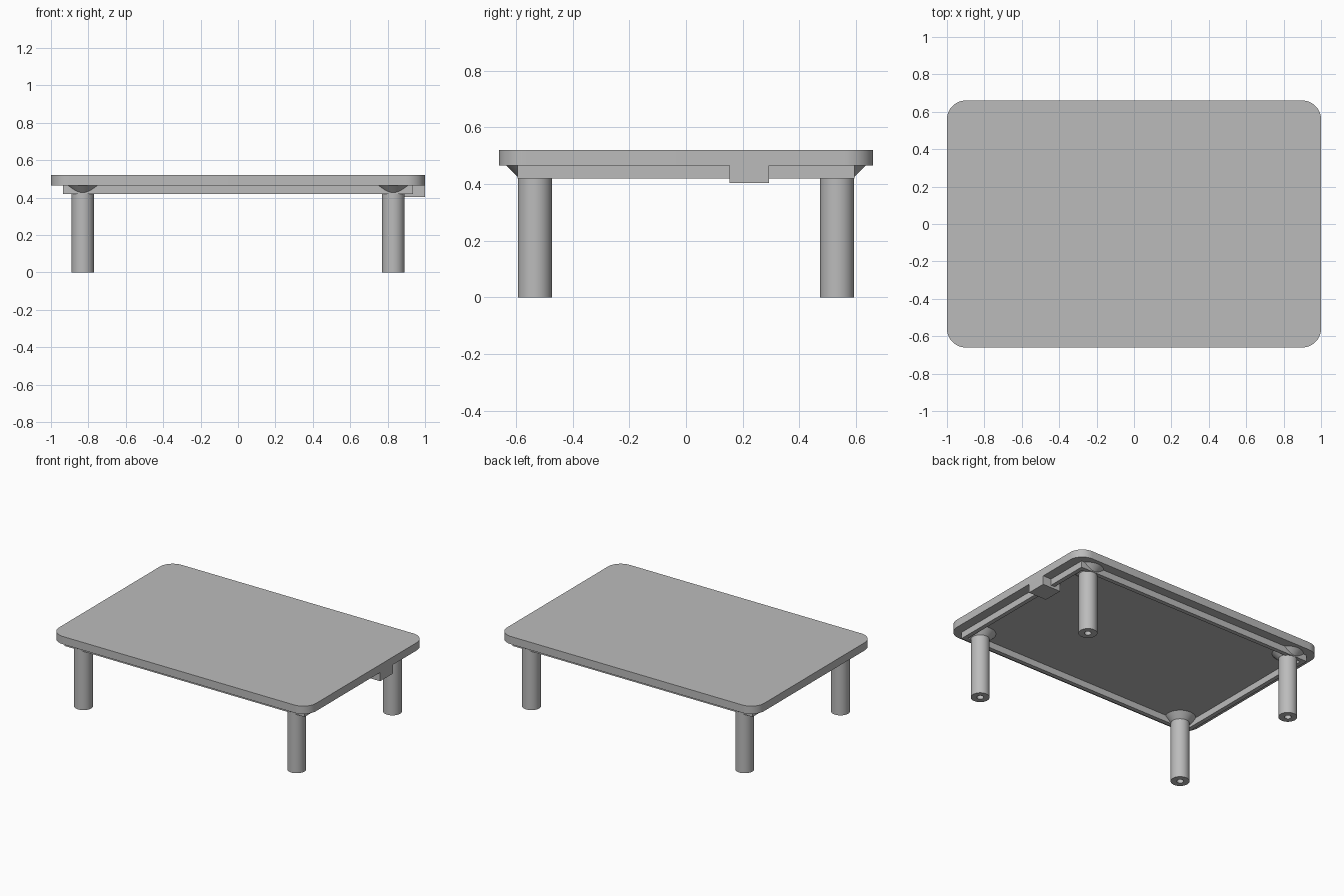
import bpy
import bmesh
import math

if "Cube" in bpy.data.objects:
    bpy.data.objects.remove(bpy.data.objects["Cube"], do_unlink=True)

GREY = (0.5, 0.5, 0.5, 1.0)
grey = bpy.data.materials.new("plain grey")
grey.use_nodes = True
grey.diffuse_color = GREY
grey.node_tree.nodes["Principled BSDF"].inputs["Base Color"].default_value = GREY

TOP_Z, UNDER_Z, RAIL_Z = 0.52, 0.465, 0.42


def finish(name, bm):
    """Turn a bmesh into a shaded object."""
    bmesh.ops.recalc_face_normals(bm, faces=bm.faces)
    mesh = bpy.data.meshes.new(name)
    bm.to_mesh(mesh)
    bm.free()
    mesh.materials.append(grey)
    obj = bpy.data.objects.new(name, mesh)
    bpy.context.collection.objects.link(obj)
    bpy.ops.object.select_all(action="DESELECT")
    obj.select_set(True)
    bpy.context.view_layer.objects.active = obj
    bpy.ops.object.shade_smooth_by_angle(angle=math.radians(30))
    return obj


def box(name, low, high, radius=0):
    """Box between two corners, optionally with rounded upright edges."""
    bm = bmesh.new()
    bmesh.ops.create_cube(bm, size=1)
    for v in bm.verts:
        v.co = [high[i] if v.co[i] > 0 else low[i] for i in range(3)]
    if radius:
        upright = [e for e in bm.edges
                   if abs(e.verts[0].co.z - e.verts[1].co.z) > 0.001]
        bmesh.ops.bevel(bm, geom=upright, offset=radius, segments=12,
                        profile=0.5, affect="EDGES")
    return finish(name, bm)


def frame(name, half_x, half_y, thick, z0, z1):
    """Rectangular ring of upright walls."""
    bm = bmesh.new()
    section = [(0, z0), (0, z1), (thick, z1), (thick, z0)]
    corners = [(-1, -1), (1, -1), (1, 1), (-1, 1)]
    rings = [[bm.verts.new((sx * (half_x - t), sy * (half_y - t), z))
              for t, z in section] for sx, sy in corners]
    for i in range(4):
        a, b = rings[i], rings[(i + 1) % 4]
        for j in range(4):
            k = (j + 1) % 4
            bm.faces.new((a[j], b[j], b[k], a[k]))
    return finish(name, bm)


def lathe(name, profile, x, y, sides=48):
    """Spin a profile of (radius, height) points around an upright axis."""
    bm = bmesh.new()
    verts = [bm.verts.new((r, 0, z)) for r, z in profile]
    edges = [bm.edges.new(pair) for pair in zip(verts, verts[1:])]
    bmesh.ops.spin(bm, geom=verts + edges, axis=(0, 0, 1), cent=(0, 0, 0),
                   angle=math.tau, steps=sides, use_duplicate=False)
    bmesh.ops.remove_doubles(bm, verts=bm.verts, dist=0.0001)
    obj = finish(name, bm)
    obj.location = (x, y, 0)
    return obj


# Rounded tabletop
box("tabletop", (-1, -0.66, UNDER_Z), (1, 0.66, TOP_Z), radius=0.1)

# Thin rail under the tabletop
frame("under_rail", 0.935, 0.595, 0.03, RAIL_Z, UNDER_Z + 0.002)

# Side block, flush with the tabletop edge
box("side_block", (0.86, 0.153, 0.403), (1, 0.293, UNDER_Z + 0.001))

# Legs with a flared collar on top and a screw hole in the foot
leg_profile = [(0, 0.25), (0.022, 0.25), (0.022, 0), (0.06, 0),
               (0.06, 0.425), (0.1, UNDER_Z), (0, UNDER_Z)]
for side, sx in (("right", -1), ("left", 1)):
    for end, sy in (("front", -1), ("back", 1)):
        lathe(f"{end}_{side}_leg", leg_profile, sx * 0.83, sy * 0.533)
